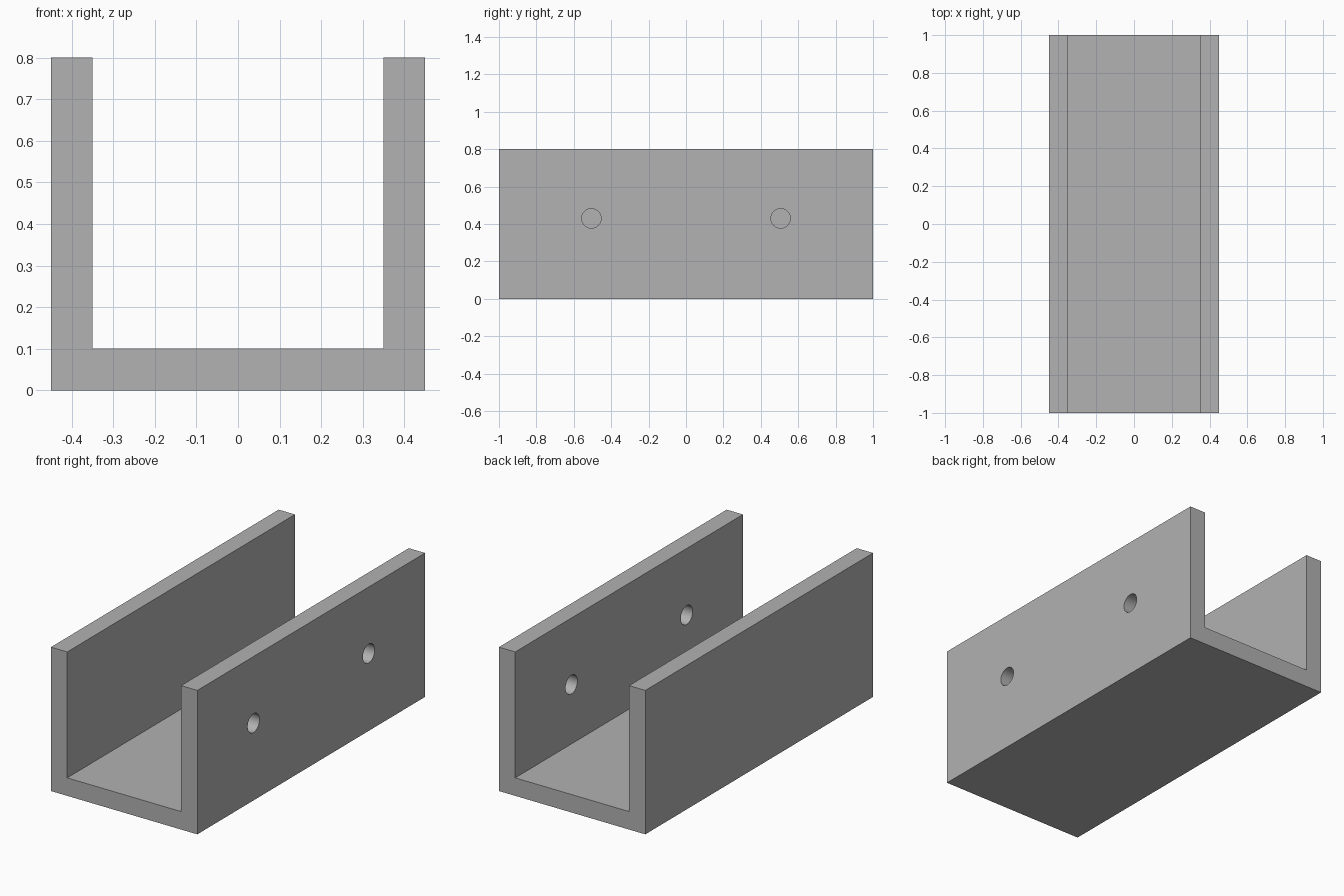
import bpy
import bmesh
import math

cube = bpy.data.objects.get("Cube")
if cube:
    bpy.data.objects.remove(cube, do_unlink=True)

WIDTH, LENGTH, HEIGHT, WALL = 0.9, 2.0, 0.8, 0.1
HOLE_Y, HOLE_Z, HOLE_RADIUS = 0.506, 0.43, 0.052

# Plain grey material
grey = bpy.data.materials.new("grey")
grey.use_nodes = True
colour = (0.445, 0.445, 0.445, 1)
grey.diffuse_color = colour
grey.node_tree.nodes["Principled BSDF"].inputs["Base Color"].default_value = colour

# U-shaped profile extruded along the length
outer, inner = WIDTH / 2, WIDTH / 2 - WALL
half = [(outer, 0), (outer, HEIGHT), (inner, HEIGHT), (inner, WALL)]
profile = half + [(-x, z) for x, z in reversed(half)]
bm = bmesh.new()
face = bm.faces.new([bm.verts.new((x, -LENGTH / 2, z)) for x, z in profile])
extruded = bmesh.ops.extrude_face_region(bm, geom=[face], use_keep_orig=True)
moved = [v for v in extruded["geom"] if isinstance(v, bmesh.types.BMVert)]
bmesh.ops.translate(bm, verts=moved, vec=(0, LENGTH, 0))
bmesh.ops.recalc_face_normals(bm, faces=bm.faces)
mesh = bpy.data.meshes.new("channel")
bm.to_mesh(mesh)
bm.free()
mesh.materials.append(grey)
channel = bpy.data.objects.new("channel", mesh)
bpy.context.collection.objects.link(channel)

# Two bolt holes through the left wall only
for side, label in ((-1, "front"), (1, "back")):
    bpy.ops.mesh.primitive_cylinder_add(
        vertices=48, radius=HOLE_RADIUS, depth=WALL * 2,
        location=(outer - WALL / 2, side * HOLE_Y, HOLE_Z),
        rotation=(0, math.pi / 2, 0))
    cutter = bpy.context.object
    cutter.name = label + "_hole_cutter"
    cutter.data.materials.append(grey)
    cutter.hide_render = True
    cutter.hide_set(True)
    cut = channel.modifiers.new(label + "_hole", "BOOLEAN")
    cut.operation = "DIFFERENCE"
    cut.solver = "EXACT"
    cut.object = cutter

# Smooth hole walls, crisp channel edges
bpy.ops.object.select_all(action="DESELECT")
bpy.context.view_layer.objects.active = channel
channel.select_set(True)
for modifier in list(channel.modifiers):
    bpy.ops.object.modifier_apply(modifier=modifier.name)
bpy.ops.object.shade_smooth_by_angle(angle=math.radians(30))
for label in ("front", "back"):
    bpy.data.objects.remove(bpy.data.objects[label + "_hole_cutter"], do_unlink=True)
